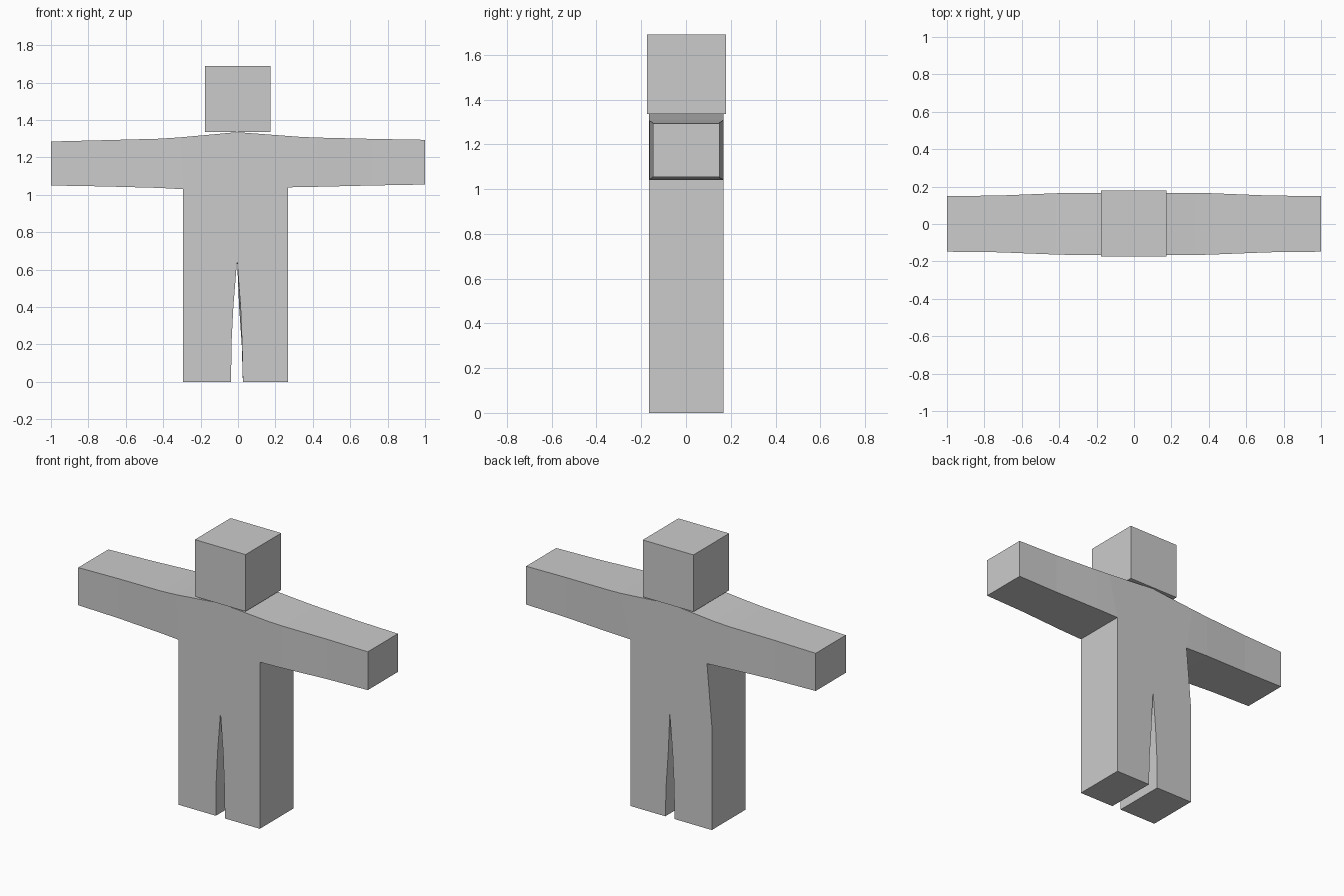
import bpy, bmesh

if "Cube" in bpy.data.objects:
    bpy.data.objects.remove(bpy.data.objects["Cube"])

# One flat grey for the whole figure
grey = bpy.data.materials.new("plain grey")
grey.diffuse_color = (0.6, 0.6, 0.6, 1)
grey.use_nodes = True
grey.node_tree.nodes["Principled BSDF"].inputs["Base Color"].default_value = grey.diffuse_color


def finish(bm, name):
    bmesh.ops.recalc_face_normals(bm, faces=bm.faces)
    mesh = bpy.data.meshes.new(name)
    bm.to_mesh(mesh)
    bm.free()
    mesh.materials.append(grey)
    obj = bpy.data.objects.new(name, mesh)
    bpy.context.collection.objects.link(obj)
    return obj


# Head: a plain block
bm = bmesh.new()
bmesh.ops.create_cube(bm, size=1)
for v in bm.verts:
    v.co = (v.co.x * 0.35 - 0.001, v.co.y * 0.352 + 0.002, v.co.z * 0.355 + 1.5125)
finish(bm, "head")

# Body: columns across the arms and chest as (bottom x, bottom z, top x, top z)
MID = -0.005
columns = [(-1, 1.05, -1, 1.285), (-0.72, 1.045, -0.72, 1.292),
           (-0.42, 1.037, -0.42, 1.30), (-0.295, 1.03, -0.31, 1.307),
           (MID, 1.04, MID, 1.335), (0.267, 1.04, 0.33, 1.31),
           (0.42, 1.043, 0.42, 1.306), (0.72, 1.05, 0.72, 1.299),
           (1, 1.055, 1, 1.294)]
HIP_L, HIP_R, CROTCH = -0.295, 0.267, 0.652

# Inner leg edges as (z, left x, right x), one list per side of the figure
inner_front = [(0.4, -0.025, 0.014), (0.2, -0.035, 0.022), (0, -0.037, 0.026)]
inner_back = [(0.4, -0.025, 0.006), (0.2, -0.035, 0.02), (0, -0.037, 0.026)]


def sheet(bm, back):
    """Lay one side of the body as quads; return its faces in a fixed order."""
    cache = {}

    def vert(key, x, z):
        if key not in cache:
            # arms get thinner towards the hands
            thin = 0.018 * min(1, max(0, (abs(x) - 0.35) / 0.45))
            y = (0.167 - thin) if back else (-0.166 + thin)
            cache[key] = bm.verts.new((x, y, z))
        return cache[key]

    low, high = [], []
    for i, (bx, bz, tx, tz) in enumerate(columns):
        if back and i == 3:
            bx = -0.262          # back armpit sits further in
        low.append(vert(("low", i), bx, bz))
        high.append(vert(("high", i), tx, tz))
    faces = [bm.faces.new((low[i], low[i + 1], high[i + 1], high[i]))
             for i in range(len(low) - 1)]

    # torso below the arms
    left, right = vert("hip_l", HIP_L, CROTCH), vert("hip_r", HIP_R, CROTCH)
    mid = vert("crotch", MID, CROTCH)
    faces.append(bm.faces.new((left, mid, low[4], low[3])))
    faces.append(bm.faces.new((mid, right, low[5], low[4])))

    # legs, one strip each
    in_l = in_r = mid
    for i, (z, xl, xr) in enumerate(inner_back if back else inner_front):
        nl, nil = vert(("ol", i), HIP_L, z), vert(("il", i), xl, z)
        nr, nir = vert(("or", i), HIP_R, z), vert(("ir", i), xr, z)
        faces.append(bm.faces.new((nl, nil, in_l, left)))
        faces.append(bm.faces.new((nir, nr, right, in_r)))
        left, in_l, right, in_r = nl, nil, nr, nir
    return faces


bm = bmesh.new()
front, rear = sheet(bm, False), sheet(bm, True)

# Join both sides around the outline
partner = {a: b for f, r in zip(front, rear) for a, b in zip(f.verts, r.verts)}
outline = [e for e in bm.edges if e.is_boundary and e.verts[0] in partner]
for e in outline:
    a, b = e.verts
    bm.faces.new((a, b, partner[b], partner[a]))
finish(bm, "body")
